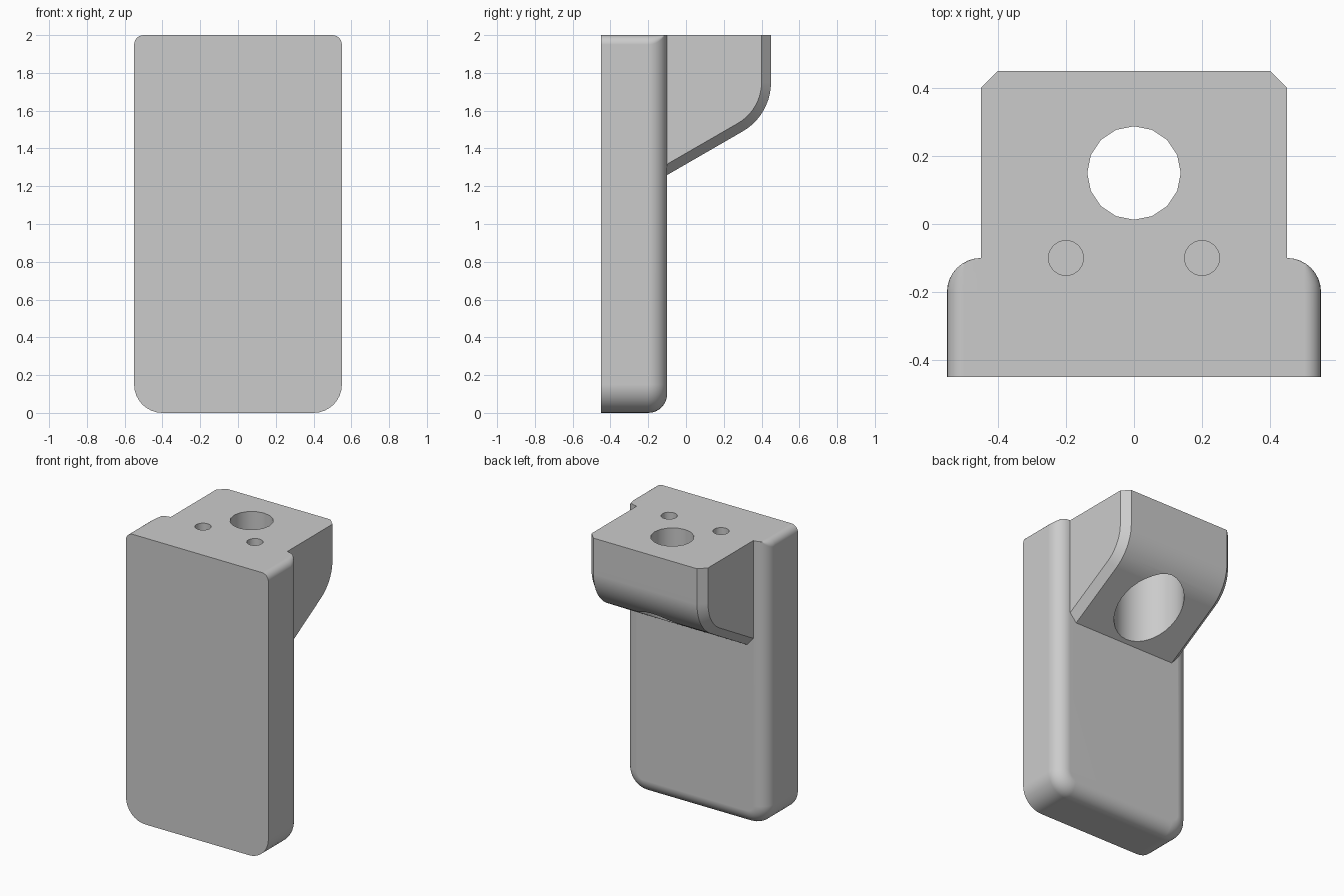
import bpy, bmesh
from math import sin, cos, pi, tan, radians
from mathutils import Matrix

default = bpy.data.objects.get("Cube")
if default:
    bpy.data.objects.remove(default)

grey = bpy.data.materials.new("light grey")
grey.use_nodes = True
grey.diffuse_color = (0.6, 0.6, 0.6, 1)
grey.node_tree.nodes["Principled BSDF"].inputs["Base Color"].default_value = (0.6, 0.6, 0.6, 1)


def finish(name, bm):
    bmesh.ops.recalc_face_normals(bm, faces=bm.faces)
    mesh = bpy.data.meshes.new(name)
    bm.to_mesh(mesh)
    bm.free()
    mesh.materials.append(grey)
    obj = bpy.data.objects.new(name, mesh)
    bpy.context.collection.objects.link(obj)
    return obj


def loft(name, sections):
    """Skin a list of closed rings with equal point counts and cap both ends."""
    bm = bmesh.new()
    rings = [[bm.verts.new(p) for p in ring] for ring in sections]
    for a, b in zip(rings, rings[1:]):
        for i in range(len(a)):
            j = (i + 1) % len(a)
            bm.faces.new((a[i], a[j], b[j], b[i]))
    bm.faces.new(rings[0])
    bm.faces.new(rings[-1])
    return finish(name, bm)


def arc(cx, cz, r, start, end, steps):
    angles = [radians(start + (end - start) * i / steps) for i in range(steps + 1)]
    return [(cx + r * cos(a), cz + r * sin(a)) for a in angles]


def plate_ring(y, inset):
    """Rounded plate outline; the inset leaves the top edge in place."""
    w, low = 0.55 - inset, 0.15 - inset
    high = max(0.05 - inset, 0.003)
    right_half = (arc(w - low, inset + low, low, -90, 0, 8)
                  + arc(w - high, 2 - high, high, 0, 90, 6))
    left_half = [(-x, z) for x, z in reversed(right_half)]
    return [(x, y, z) for x, z in right_half + left_half]


def bracket_ring(x, inset):
    """Side profile of the bracket: upright back, bend and sloped underside."""
    bend = arc(0.15, 1.75, 0.3 - inset, 0, -60, 10)
    y, z = bend[-1]
    root = -0.25
    points = [(root, 2), (0.45 - inset, 2)] + bend
    points.append((root, z - (y - root) * tan(radians(30))))
    return [(x, py, pz) for py, pz in points]


def cutter(name, x, y, r, bottom, top, sides):
    bm = bmesh.new()
    bmesh.ops.create_cone(bm, cap_ends=True, segments=sides, radius1=r, radius2=r,
                          depth=top - bottom,
                          matrix=Matrix.Translation((x, y, (top + bottom) / 2)))
    obj = finish(name, bm)
    obj.hide_render = True
    return obj


# Plate with a rounded rear edge
steps = 8
turns = [i * pi / 2 / steps for i in range(steps + 1)]
body = loft("bracket_body", [plate_ring(-0.45, 0)] + [
    plate_ring(-0.2 + 0.1 * sin(t), 0.1 * (1 - cos(t))) for t in turns])

# Rear bracket with chamfered outer edges
bracket = loft("rear_bracket", [bracket_ring(x, d) for x, d in
                                ((-0.45, 0.05), (-0.4, 0), (0.4, 0), (0.45, 0.05))])

# Main hole, wider bore from below, and two blind pin holes
tools = [(bracket, "UNION"),
         (cutter("wide_bore", 0, 0.15, 0.225, 1, 1.8, 32), "DIFFERENCE"),
         (cutter("main_hole", 0, 0.15, 0.1375, 1.5, 2.2, 16), "DIFFERENCE")]
for side, x in (("left", 0.2), ("right", -0.2)):
    tools.append((cutter(side + "_pin_hole", x, -0.1, 0.052, 1.7, 2.2, 16), "DIFFERENCE"))

# Join and cut
bpy.ops.object.select_all(action="DESELECT")
bpy.context.view_layer.objects.active = body
body.select_set(True)
for tool, operation in tools:
    mod = body.modifiers.new(tool.name, "BOOLEAN")
    mod.operation = operation
    mod.solver = "EXACT"
    mod.object = tool
    bpy.ops.object.modifier_apply(modifier=mod.name)
    bpy.data.objects.remove(tool)

# Smooth fillets and bores, crisp edges elsewhere
bpy.ops.object.shade_smooth_by_angle(angle=radians(30))
weighted = body.modifiers.new("weighted_normals", "WEIGHTED_NORMAL")
weighted.keep_sharp = True
